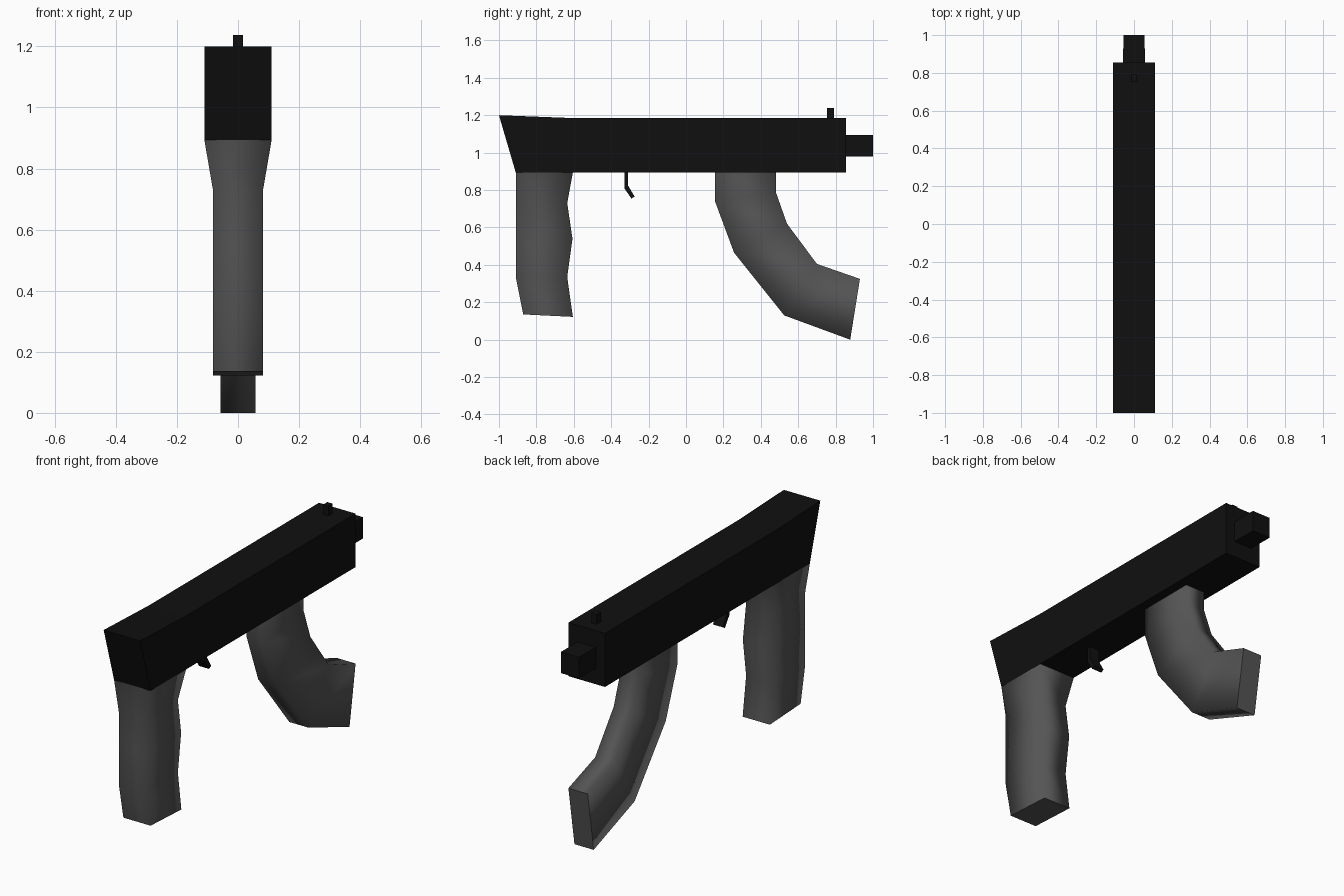
import bpy

if "Cube" in bpy.data.objects:
    bpy.data.objects.remove(bpy.data.objects["Cube"])


def material(name, shade):
    mat = bpy.data.materials.new(name)
    mat.diffuse_color = (shade, shade, shade, 1)
    mat.use_nodes = True
    mat.node_tree.nodes["Principled BSDF"].inputs["Base Color"].default_value = mat.diffuse_color
    return mat


black = material("black", 0.005)
grey = material("dark_grey", 0.09)


def loft(name, rows, mat, smooth=False):
    """Skin four-sided sections; each row is (y, z) back, (y, z) front, half width."""
    verts = []
    for (y0, z0), (y1, z1), w in rows:
        verts += [(-w, y0, z0), (w, y0, z0), (w, y1, z1), (-w, y1, z1)]
    faces = []
    for r in range(len(rows) - 1):
        a = 4 * r
        for i in range(4):
            j = (i + 1) % 4
            faces.append((a + i, a + 4 + i, a + 4 + j, a + j))
    last = len(verts) - 4
    caps = [(0, 1, 2, 3), (last + 3, last + 2, last + 1, last)]
    mesh = bpy.data.meshes.new(name)
    mesh.from_pydata(verts, [], faces + caps)
    # smooth sides, flat end caps
    for i, p in enumerate(mesh.polygons):
        p.use_smooth = smooth and i < len(faces)
    mesh.materials.append(mat)
    obj = bpy.data.objects.new(name, mesh)
    bpy.context.collection.objects.link(obj)
    return obj


def box(name, y0, y1, z0, z1, w, mat):
    return loft(name, [((y0, z1), (y1, z1), w), ((y0, z0), (y1, z0), w)], mat)


# Receiver with slanted rear end; sections run from rear to front
loft("receiver", [((-0.91, 0.893), (-1.0, 1.2), 0.11),
                  ((-0.61, 0.893), (-0.61, 1.185), 0.11),
                  ((0.855, 0.893), (0.855, 1.185), 0.11)][::-1], black)

# Barrel stub and front sight
box("barrel", 0.855, 1.0, 0.98, 1.095, 0.055, black)
box("front_sight", 0.755, 0.792, 1.185, 1.238, 0.016, black)

# Bent trigger
loft("trigger", [((-0.33, 0.893), (-0.31, 0.893), 0.03),
                 ((-0.33, 0.81), (-0.31, 0.825), 0.03),
                 ((-0.292, 0.755), (-0.275, 0.765), 0.03)], black)

# Rear grip with finger grooves on the front edge
loft("rear_grip", [((-0.91, 0.893), (-0.605, 0.893), 0.11),
                   ((-0.91, 0.73), (-0.635, 0.73), 0.082),
                   ((-0.91, 0.54), (-0.607, 0.54), 0.082),
                   ((-0.91, 0.335), (-0.635, 0.335), 0.082),
                   ((-0.87, 0.135), (-0.605, 0.122), 0.082)], grey, True)

# Curved magazine sweeping forward
loft("magazine", [((0.155, 0.893), (0.48, 0.893), 0.058),
                  ((0.155, 0.74), (0.48, 0.79), 0.058),
                  ((0.257, 0.465), (0.54, 0.62), 0.058),
                  ((0.525, 0.13), (0.70, 0.405), 0.058),
                  ((0.878, 0.0), (0.93, 0.325), 0.058)], grey, True)
